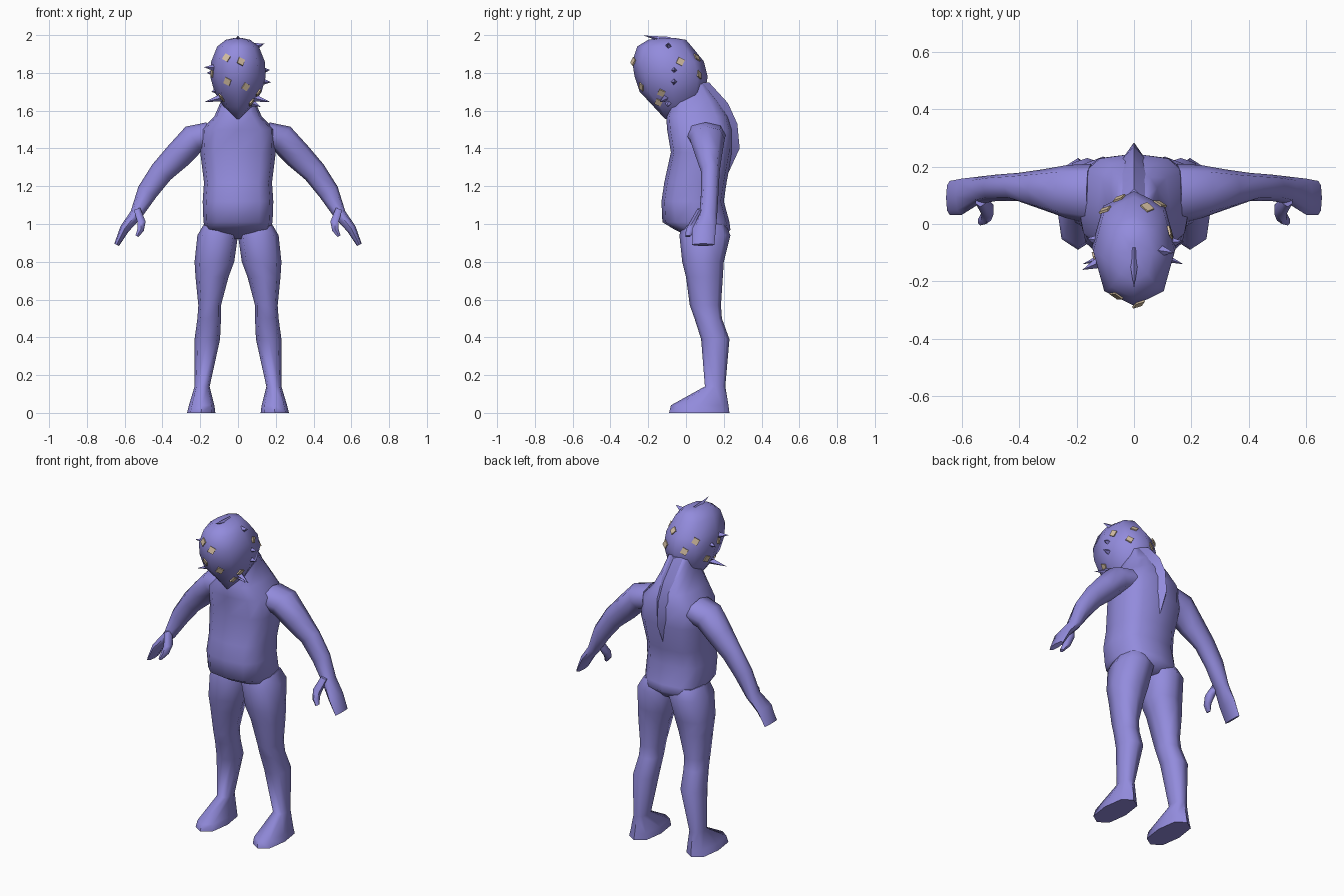
import bpy, bmesh, math
from mathutils import Vector, Matrix
from mathutils.bvhtree import BVHTree

if "Cube" in bpy.data.objects:
    bpy.data.objects.remove(bpy.data.objects["Cube"])


def material(name, rgb):
    m = bpy.data.materials.new(name)
    m.diffuse_color = (*rgb, 1)
    m.use_nodes = True
    m.node_tree.nodes["Principled BSDF"].inputs["Base Color"].default_value = m.diffuse_color
    return m


SKIN = material("violet skin", (0.29, 0.26, 0.72))
TAN = material("tan patch", (0.66, 0.52, 0.36))


def finish(bm, name, mat, mirror=False, angle=60):
    bmesh.ops.recalc_face_normals(bm, faces=bm.faces[:])
    me = bpy.data.meshes.new(name)
    bm.to_mesh(me)
    bm.free()
    ob = bpy.data.objects.new(name, me)
    bpy.context.collection.objects.link(ob)
    me.materials.append(mat)
    bpy.ops.object.select_all(action='DESELECT')
    ob.select_set(True)
    bpy.context.view_layer.objects.active = ob
    if mirror:
        ob.modifiers.new("mirror", 'MIRROR')
        bpy.ops.object.modifier_apply(modifier="mirror")
    if angle:
        bpy.ops.object.shade_smooth_by_angle(angle=math.radians(angle))
    return ob


def unit_ring(n, p):
    """Points of a rounded square, first point towards the front."""
    pts = []
    for i in range(n):
        a = 2 * math.pi * i / n - math.pi / 2
        c, s = math.cos(a), math.sin(a)
        pts.append((math.copysign(abs(c) ** (2 / p), c) if abs(c) > 1e-6 else 0,
                    math.copysign(abs(s) ** (2 / p), s) if abs(s) > 1e-6 else 0))
    return pts


def skin_rings(rings):
    bm = bmesh.new()
    vs = [[bm.verts.new(p) for p in r] for r in rings]
    n = len(vs[0])
    for a, b in zip(vs, vs[1:]):
        for i in range(n):
            bm.faces.new((a[i], a[(i + 1) % n], b[(i + 1) % n], b[i]))
    bm.faces.new(vs[0])
    bm.faces.new(vs[-1])
    return bm


def stack(name, rows, n=8, p=2.2, mirror=False):
    """Loft of level sections: x0, x1, y0, y1, z."""
    rings = []
    for x0, x1, y0, y1, z in rows:
        rings.append([((x0 + x1) / 2 + u * (x1 - x0) / 2,
                       (y0 + y1) / 2 + v * (y1 - y0) / 2, z) for u, v in unit_ring(n, p)])
    return finish(skin_rings(rings), name, SKIN, mirror)


def sym(rows):
    return [(-w, w, a, b, z) for z, a, b, w in rows]


def limb(name, rows, n=8, p=2.3):
    """Loft along a path in x-z: x, z, thickness radius, y0, y1."""
    rings = []
    for i, (x, z, r, y0, y1) in enumerate(rows):
        a, b = rows[max(i - 1, 0)], rows[min(i + 1, len(rows) - 1)]
        d = Vector((b[0] - a[0], b[1] - a[1])).normalized()
        rings.append([(x - d.y * u * r, (y0 + y1) / 2 + v * (y1 - y0) / 2, z + d.x * u * r)
                      for u, v in unit_ring(n, p)])
    return finish(skin_rings(rings), name, SKIN, True)


# Torso with belly and neck: z, front, back, half width
stack("torso", sym([
    (0.92, 0.04, 0.19, 0.09), (0.97, -0.06, 0.235, 0.17), (1.01, -0.125, 0.23, 0.183),
    (1.12, -0.13, 0.20, 0.187), (1.22, -0.115, 0.215, 0.18), (1.38, -0.08, 0.245, 0.20),
    (1.50, -0.10, 0.245, 0.195), (1.57, -0.105, 0.225, 0.125), (1.65, -0.08, 0.175, 0.09),
    (1.74, -0.03, 0.10, 0.07)]), n=12, p=2.8)

# Narrow ridge down the upper spine
stack("spine_ridge", sym([
    (1.24, 0.16, 0.21, 0.02), (1.40, 0.17, 0.284, 0.04), (1.53, 0.17, 0.272, 0.045),
    (1.64, 0.10, 0.222, 0.05), (1.75, 0.03, 0.122, 0.05)]), n=4, p=2)

# Head, leaning forward with a pointed chin
head = stack("head", sym([
    (1.555, -0.11, -0.09, 0.008), (1.62, -0.17, 0.06, 0.075), (1.70, -0.245, 0.10, 0.125),
    (1.78, -0.272, 0.115, 0.147), (1.86, -0.285, 0.095, 0.142), (1.94, -0.258, 0.03, 0.11),
    (1.975, -0.20, 0.0, 0.065), (1.985, -0.14, -0.06, 0.02)]), n=8, p=2.2)

# Legs and feet: inner, outer, front, back, height
stack("legs", [
    (0.02, 0.18, -0.02, 0.21, 1.00), (0.0, 0.215, -0.035, 0.235, 0.94),
    (0.02, 0.23, -0.02, 0.20, 0.80), (0.05, 0.225, 0.0, 0.195, 0.72),
    (0.09, 0.21, 0.02, 0.185, 0.57), (0.09, 0.215, 0.045, 0.19, 0.50),
    (0.095, 0.23, 0.08, 0.23, 0.39), (0.15, 0.23, 0.10, 0.208, 0.14),
    (0.125, 0.26, -0.08, 0.225, 0.04), (0.12, 0.27, -0.09, 0.23, 0.0)], p=2.6, mirror=True)

# Arms with flat mitten hands
limb("arms", [
    (0.15, 1.47, 0.07, 0.0, 0.21), (0.235, 1.45, 0.078, 0.02, 0.205),
    (0.32, 1.36, 0.073, 0.05, 0.19), (0.405, 1.275, 0.063, 0.08, 0.178),
    (0.48, 1.17, 0.055, 0.08, 0.172), (0.54, 1.05, 0.033, 0.07, 0.165),
    (0.60, 0.975, 0.026, 0.032, 0.158), (0.642, 0.89, 0.014, 0.032, 0.15)])
limb("thumbs", [
    (0.535, 1.08, 0.02, 0.06, 0.11), (0.51, 1.01, 0.024, 0.02, 0.08),
    (0.515, 0.97, 0.02, 0.0, 0.05), (0.535, 0.935, 0.01, -0.005, 0.025)], n=6)

# Surface lookup on the head
bm = bmesh.new()
bm.from_mesh(head.data)
tree = BVHTree.FromBMesh(bm)
bm.free()


def on_head(origin, direction):
    hit, normal, _, _ = tree.ray_cast(Vector(origin), Vector(direction))
    return hit, normal


# Tan diamond patches: front and back by (x, z), sides by (y, z)
patches = [on_head((x, -1, z), (0, 1, 0)) for x, z in
           [(-0.06, 1.88), (0.015, 1.86), (-0.055, 1.755), (0.04, 1.727), (-0.085, 1.67)]]
patches += [on_head((x, 1, z), (0, -1, 0)) for x, z in
            [(-0.10, 1.85), (0.045, 1.88), (-0.05, 1.79), (0.09, 1.79)]]
patches += [on_head((1, y, z), (-1, 0, 0)) for y, z in
            [(-0.03, 1.86), (-0.13, 1.695), (-0.145, 1.645)]]
patches += [on_head((-1, y, z), (1, 0, 0)) for y, z in [(-0.12, 1.80), (-0.03, 1.72)]]
bm = bmesh.new()
for hit, normal in patches:
    if hit:
        m = Matrix.Translation(hit + normal * 0.002) @ normal.to_track_quat('Z', 'Y').to_matrix().to_4x4()
        bmesh.ops.create_cone(bm, cap_ends=True, segments=4, radius1=0.025, radius2=0.025,
                              depth=0.008, matrix=m @ Matrix.Rotation(0.3, 4, 'Z'))
finish(bm, "head_patches", TAN, angle=0)

# Thin spikes around the head, given by their tips
tips = [(0.175, -0.06, 1.75), (0.172, -0.14, 1.645), (0.17, -0.06, 1.815), (0.14, -0.10, 1.955),
        (-0.18, -0.16, 1.83), (-0.18, -0.14, 1.645), (-0.165, -0.05, 1.80), (-0.14, -0.08, 1.70),
        (0.12, -0.10, 1.62)]
spikes = [((0, -0.10, 1.972), (0, -0.225, 1.998))]
for t in tips:
    core = Vector((0, -0.08, t[2] * 0.7 + 1.8 * 0.3))
    hit, _ = on_head(t, (core - Vector(t)).normalized())
    if hit:
        spikes.append((hit, t))
bm = bmesh.new()
for base, tip in spikes:
    base, tip = Vector(base), Vector(tip)
    d = (tip - base).normalized()
    base = base - d * 0.015
    m = Matrix.Translation((base + tip) / 2) @ d.to_track_quat('Z', 'Y').to_matrix().to_4x4()
    bmesh.ops.create_cone(bm, cap_ends=True, segments=4, radius1=0.022, radius2=0.0,
                          depth=(tip - base).length, matrix=m)
finish(bm, "head_spikes", SKIN, angle=30)
